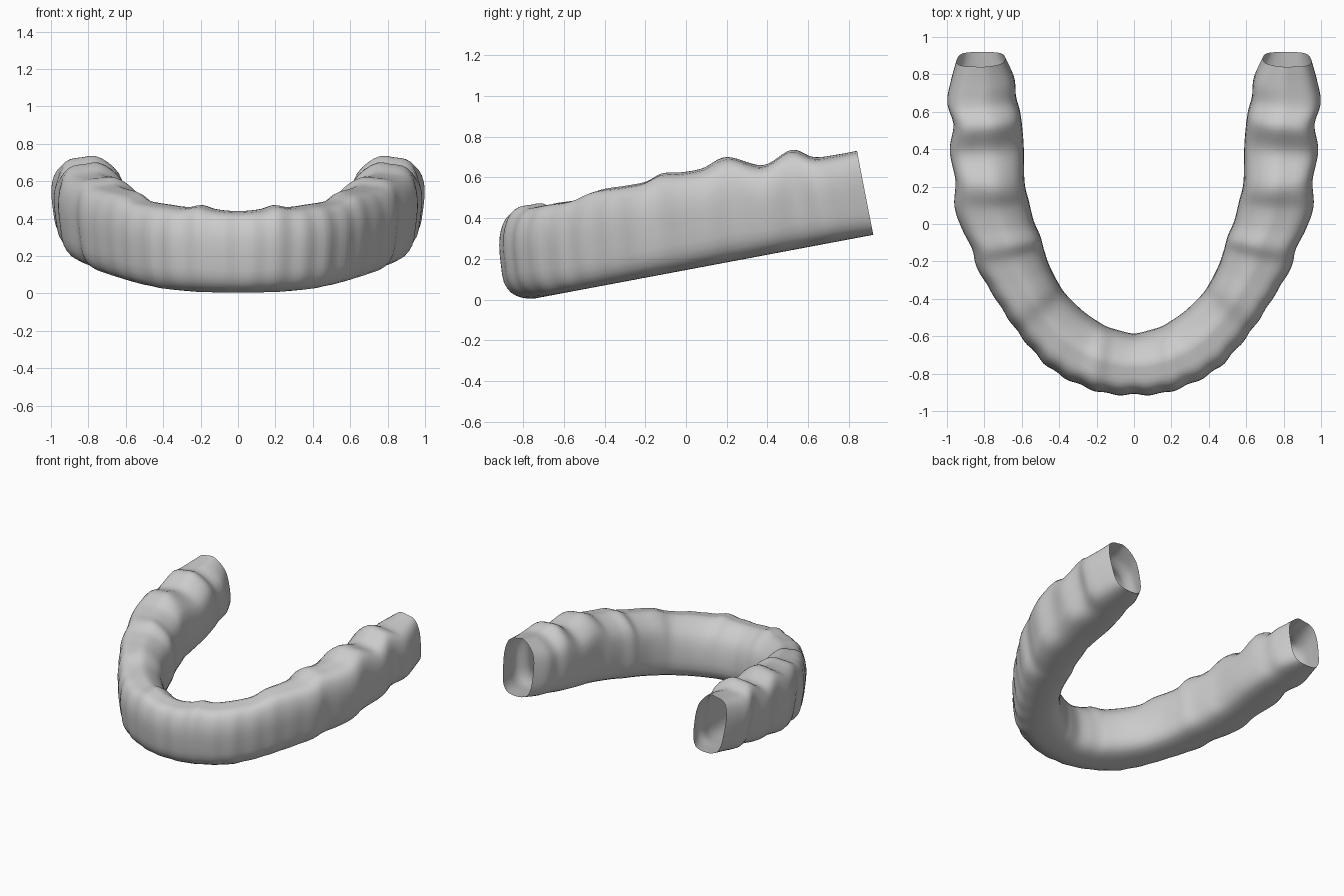
import bpy, bmesh, math

if "Cube" in bpy.data.objects:
    bpy.data.objects.remove(bpy.data.objects["Cube"])

# Stations along one half of the arch: outer x, outer y, inner x, inner y, crest height
STATIONS = [
    (0.00, -0.915, 0.00, -0.58, 0.44), (0.14, -0.91, 0.09, -0.56, 0.45),
    (0.23, -0.885, 0.15, -0.54, 0.472), (0.33, -0.845, 0.20, -0.51, 0.462),
    (0.46, -0.765, 0.27, -0.46, 0.475), (0.59, -0.62, 0.36, -0.375, 0.495),
    (0.68, -0.495, 0.405, -0.31, 0.54), (0.78, -0.335, 0.45, -0.225, 0.56),
    (0.845, -0.22, 0.48, -0.14, 0.58), (0.865, -0.13, 0.50, -0.07, 0.62),
    (0.92, -0.02, 0.535, 0.01, 0.625), (0.96, 0.10, 0.56, 0.11, 0.645),
    (0.955, 0.24, 0.585, 0.22, 0.70), (0.985, 0.40, 0.59, 0.42, 0.66),
    (0.965, 0.54, 0.605, 0.57, 0.735), (0.998, 0.66, 0.63, 0.67, 0.70),
    (0.98, 0.77, 0.64, 0.77, 0.71), (0.95, 0.88, 0.69, 0.88, 0.73),
]
# Cross-section: u runs inner to outer, v runs bottom to crest
PROFILE = [
    (.5, 0), (.68, .015), (.83, .07), (.93, .19), (.97, .37), (1, .6), (.985, .77),
    (.92, .90), (.8, .965), (.62, .985), (.44, 1), (.25, .93), (.09, .81),
    (.02, .66), (0, .45), (.02, .2), (.12, .06), (.29, 0.01),
]


def spline(a, b, c, d, t):
    return tuple(0.5 * (2 * q + (r - p) * t + (2 * p - 5 * q + 4 * r - s) * t * t
                        + (3 * q - p - 3 * r + s) * t ** 3)
                 for p, q, r, s in zip(a, b, c, d))


def refine(points, steps):
    return [spline(*points[i - 1:i + 3], k / steps)
            for i in range(1, len(points) - 2) for k in range(steps)] + [points[-2]]


# Smooth both curves; the front end continues into its mirror image
ox, oy, ix, iy, zt = STATIONS[1]
path = refine([(-ox, oy, -ix, iy, zt)] + STATIONS + [STATIONS[-1]], 6)
section = refine([PROFILE[-1]] + PROFILE + PROFILE[:2], 2)[:-1]

# Sweep the section into an open tube
bm = bmesh.new()
rings = []
arc, last = 0.0, path[0]
for ox, oy, ix, iy, zt in path:
    arc += math.hypot(ox - last[0], oy - last[1])
    last = (ox, oy)
    mid = (oy + iy) / 2
    back = max(0, min(1, (mid + 0.6) / 1.2))
    front = max(0, min(1, (-0.1 - mid) / 0.5))
    # Shallow tooth ripples on the outer wall of the front part
    ripple = 0.015 * front * math.cos(arc * math.tau / 0.15 + math.pi)
    ring = []
    for u, v in section:
        # Front teeth taper towards the biting edge
        u += front * (0.13 * (1 - u) * v * v - 0.05 * u * v ** 4) + ripple * u * u
        x = ix + (ox - ix) * u
        y = iy + (oy - iy) * u + 0.08 * back * (0.5 - v)
        zb = max(0.003 + 0.08 * x * x, 0.145 + 0.188 * y)
        ring.append(bm.verts.new((x, y, zb + (zt - zb) * v)))
    rings.append(ring)
n = len(section)
for a, b in zip(rings, rings[1:]):
    for j in range(n):
        k = (j + 1) % n
        bm.faces.new((a[j], a[k], b[k], b[j]))
bmesh.ops.recalc_face_normals(bm, faces=bm.faces)
# An open tube: make sure the outer wall faces outward
bm.normal_update()
crest = max(bm.faces, key=lambda f: f.calc_center_median().z)
if crest.normal.z < 0:
    bmesh.ops.reverse_faces(bm, faces=bm.faces)

mesh = bpy.data.meshes.new("dental_arch")
bm.to_mesh(mesh)
bm.free()
arch = bpy.data.objects.new("dental_arch", mesh)
bpy.context.collection.objects.link(arch)

# Mirror to the other half
mirror = arch.modifiers.new("mirror", 'MIRROR')
mirror.use_clip = True
mirror.merge_threshold = 0.001

bpy.context.view_layer.objects.active = arch
arch.select_set(True)
bpy.ops.object.shade_smooth()
